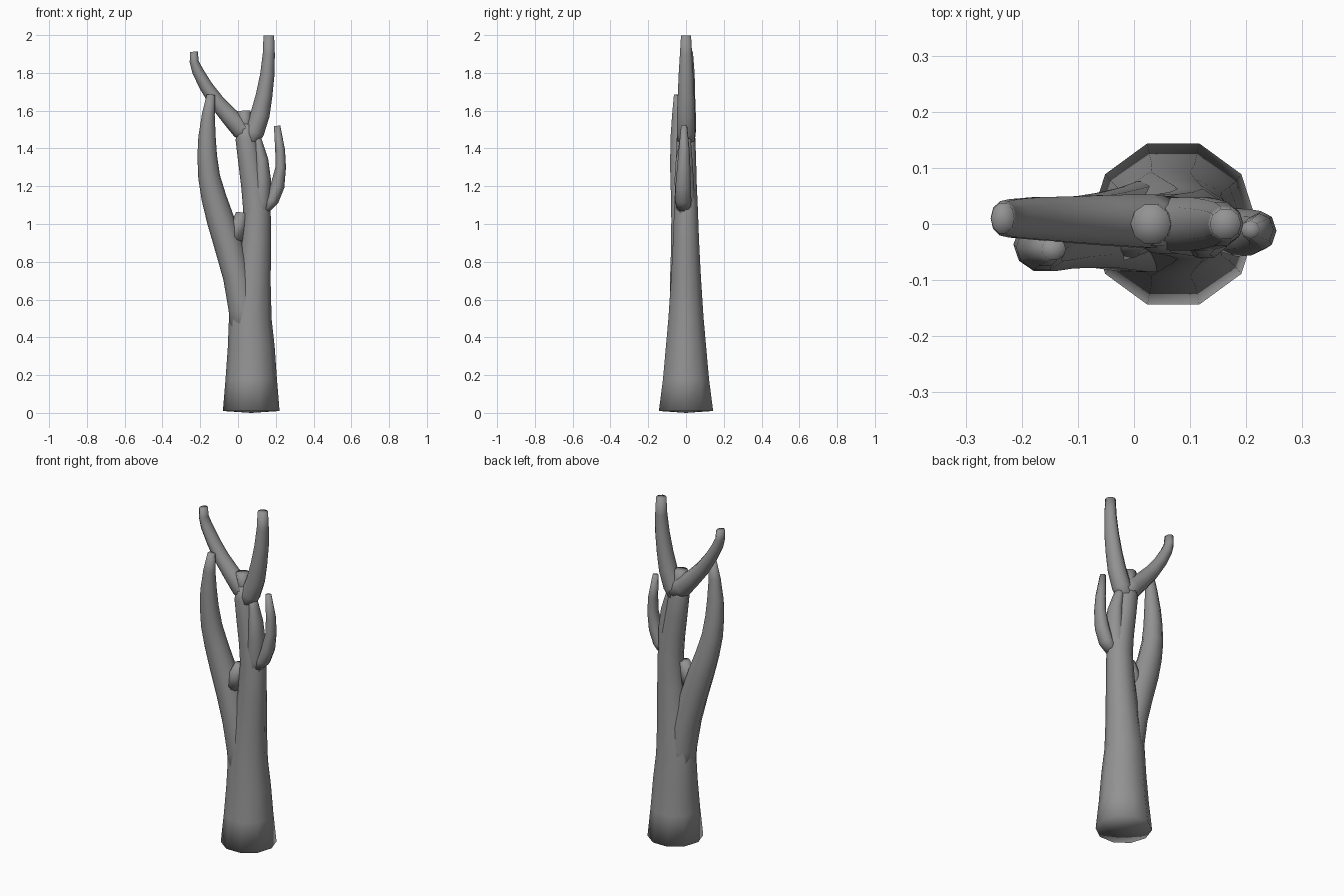
import bpy, bmesh, math
from mathutils import Vector

bark = bpy.data.materials.new("dark_grey_bark")
bark.diffuse_color = (0.29, 0.29, 0.29, 1)


def limb(name, pts, sides=10, dome=0.0):
    """Sweep a round section along pts = (x, y, z, radius_x, radius_y)."""
    bm = bmesh.new()
    ps = [Vector(p[:3]) for p in pts]
    rings = []
    for i, p in enumerate(pts):
        t = (ps[min(i + 1, len(ps) - 1)] - ps[max(i - 1, 0)]).normalized()
        if dome and i == 0:
            t = Vector((0, 0, 1))
        if i == len(ps) - 1:
            t = (t + Vector((0, 0, 1))).normalized()
        v = t.cross(Vector((1, 0, 0))).normalized()
        u = v.cross(t)
        ring = []
        for k in range(sides):
            a = 2 * math.pi * k / sides
            ring.append(bm.verts.new(ps[i] + u * p[3] * math.cos(a) + v * p[4] * math.sin(a)))
        rings.append(ring)
    for a, b in zip(rings, rings[1:]):
        for k in range(sides):
            n = (k + 1) % sides
            bm.faces.new((a[k], a[n], b[n], b[k]))
    # closed ends
    for ring, c in ((rings[0], ps[0] - Vector((0, 0, dome))), (rings[-1], ps[-1])):
        cv = bm.verts.new(c)
        for k in range(sides):
            bm.faces.new((ring[k], ring[(k + 1) % sides], cv))
    bmesh.ops.recalc_face_normals(bm, faces=bm.faces)
    for f in bm.faces:
        f.smooth = True
    me = bpy.data.meshes.new(name)
    bm.to_mesh(me)
    bm.free()
    me.materials.append(bark)
    ob = bpy.data.objects.new(name, me)
    bpy.context.collection.objects.link(ob)
    return ob


# main trunk, flared at the foot
limb("trunk", [
    (0.07, 0, 0.01, .15, .151), (0.07, 0, 0.18, .136, .128), (0.07, 0, 0.35, .124, .112),
    (0.065, 0, 0.5, .113, .098), (0.08, 0, 0.7, .093, .084), (0.094, 0, 0.9, .081, .073),
    (0.1, 0, 1.08, .073, .066), (0.085, 0, 1.2, .068, .06), (0.06, 0, 1.34, .06, .056),
    (0.045, 0, 1.45, .058, .052), (0.04, 0, 1.53, .04, .04)], dome=0.01)

# broken side stem against the trunk
limb("side_stem", [
    (0.11, 0, 1.0, .06, .055), (0.12, -0.005, 1.12, .054, .055), (0.128, -0.01, 1.24, .046, .053),
    (0.124, -0.01, 1.34, .036, .046), (0.108, -0.005, 1.42, .026, .034), (0.09, 0, 1.49, .02, .025)])

# large left limb
limb("left_limb", [
    (0.045, 0, 0.4, .09, .085), (0.03, -0.005, 0.55, .08, .085), (-0.005, -0.01, 0.72, .074, .078),
    (-0.048, -0.012, 0.88, .076, .07), (-0.092, -0.015, 1.02, .073, .066), (-0.128, -0.022, 1.14, .066, .06),
    (-0.153, -0.03, 1.25, .058, .056), (-0.163, -0.037, 1.36, .052, .049), (-0.164, -0.042, 1.46, .046, .042),
    (-0.157, -0.045, 1.58, .034, .03), (-0.143, -0.045, 1.685, .022, .02)])

# small knot bridging the fork
limb("fork_knot", [
    (-0.02, -0.02, 0.92, .05, .045), (0.0, -0.018, 0.99, .042, .042), (0.02, -0.012, 1.06, .03, .03)], 8)

# small right branch
limb("right_branch", [
    (0.145, -0.01, 1.075, .022, .036), (0.182, -0.015, 1.125, .034, .043), (0.209, -0.015, 1.2, .037, .041),
    (0.226, -0.012, 1.3, .028, .035), (0.223, -0.01, 1.39, .026, .029), (0.207, -0.01, 1.52, .017, .016)], 8)

# crown: left arm, right arm and centre stub
limb("crown_left_arm", [
    (0.07, 0.005, 1.46, .045, .045), (0.02, 0.005, 1.505, .058, .05), (-0.05, 0.007, 1.575, .047, .047),
    (-0.115, 0.008, 1.65, .041, .043), (-0.17, 0.01, 1.73, .035, .04), (-0.214, 0.01, 1.81, .03, .036),
    (-0.232, 0.01, 1.86, .024, .032), (-0.234, 0.01, 1.912, .021, .028)])
limb("crown_right_arm", [
    (0.045, 0, 1.42, .045, .046), (0.085, 0, 1.49, .055, .05), (0.117, 0, 1.58, .051, .05),
    (0.138, 0, 1.68, .044, .046), (0.155, 0, 1.79, .038, .041), (0.163, 0, 1.9, .032, .034),
    (0.163, 0, 1.998, .028, .028)])
limb("crown_stub", [
    (0.045, 0, 1.45, .03, .035), (0.037, 0, 1.53, .032, .036), (0.03, 0, 1.6, .036, .037)])
